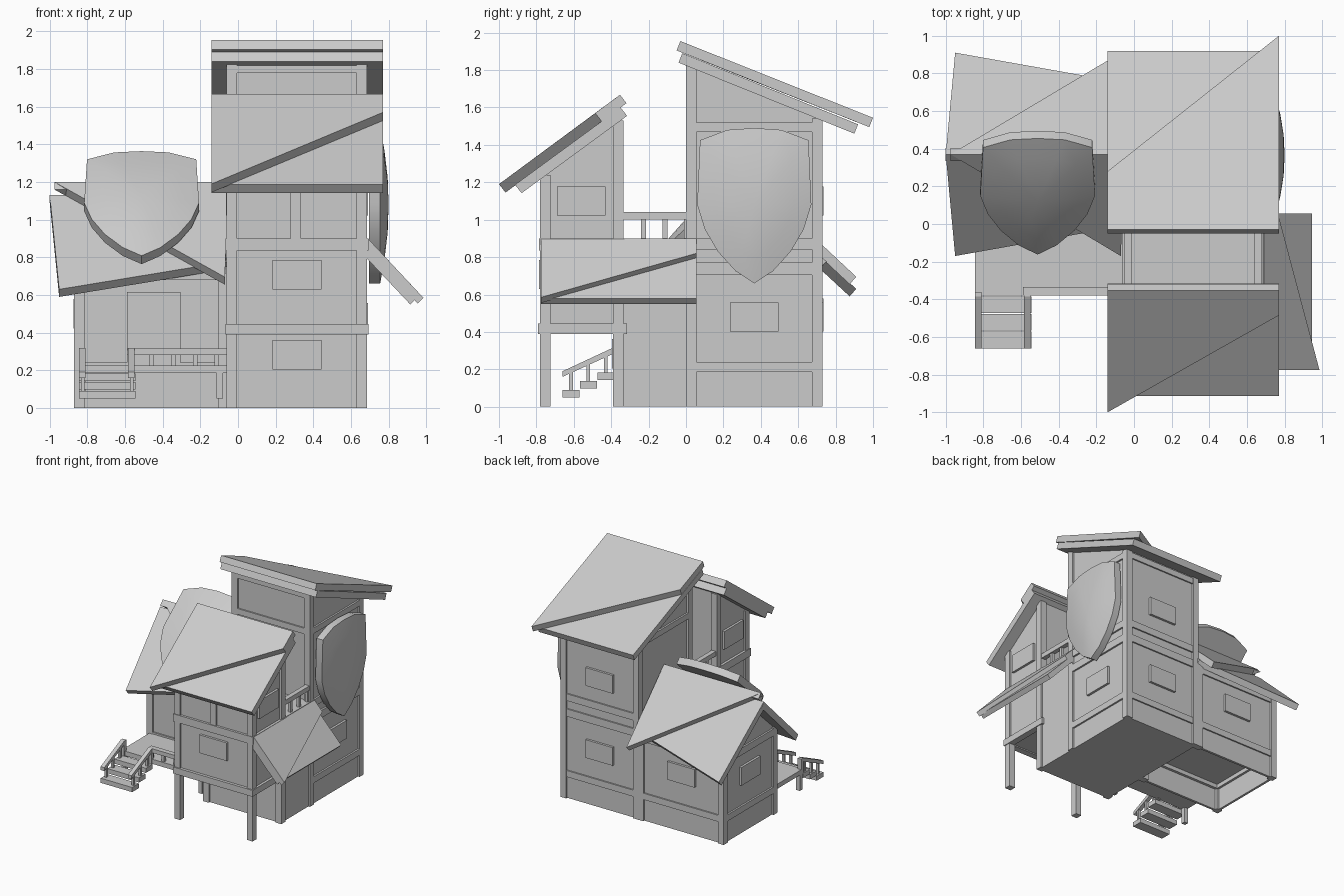
import bpy
import bmesh
from mathutils import Vector, Matrix
from math import radians

cube = bpy.data.objects.get("Cube")
if cube:
    bpy.data.objects.remove(cube, do_unlink=True)

grey = bpy.data.materials.new("plain_grey")
grey.use_nodes = True
grey.diffuse_color = (.6, .6, .6, 1)
grey.node_tree.nodes["Principled BSDF"].inputs["Base Color"].default_value = grey.diffuse_color


def finish(name, bm):
    bmesh.ops.recalc_face_normals(bm, faces=bm.faces)
    mesh = bpy.data.meshes.new(name)
    bm.to_mesh(mesh)
    bm.free()
    mesh.materials.append(grey)
    obj = bpy.data.objects.new(name, mesh)
    bpy.context.collection.objects.link(obj)
    return obj


def prism(name, points, offset):
    """Flat outline pushed along an offset."""
    bm = bmesh.new()
    near = [bm.verts.new(p) for p in points]
    far = [bm.verts.new(Vector(p) + Vector(offset)) for p in points]
    bm.faces.new(near)
    bm.faces.new(far[::-1])
    for i in range(len(near)):
        j = (i + 1) % len(near)
        bm.faces.new((near[i], near[j], far[j], far[i]))
    return finish(name, bm)


def box(name, xs, ys, zs):
    (x, u), (y, v), (z, w) = xs, ys, zs
    return prism(name, [(x, y, z), (u, y, z), (u, v, z), (x, v, z)], (0, 0, w - z))


def corner_posts(name, xs, ys, base, front_top, back_top, size=.055):
    for side, x in (("right", xs[0]), ("left", xs[1] - size)):
        for end, y, top in (("front", ys[0], front_top), ("back", ys[1] - size, back_top)):
            box(f"{name}_{end}_{side}_post", (x, x + size), (y, y + size), (base, top))


def beam_ring(name, xs, ys, heights, size=.055):
    """Four beams around a rectangular plan."""
    for label, x in (("right", xs[0]), ("left", xs[1] - size)):
        box(f"{name}_{label}", (x, x + size), ys, heights)
    for label, y in (("front", ys[0]), ("back", ys[1] - size)):
        box(f"{name}_{label}", xs, (y, y + size), heights)


def window(name, axis, wall, side, across, height):
    """Raised panel facing along x or y."""
    wide = (across - .13, across + .13)
    tall = (height - .078, height + .078)
    deep = sorted((wall, wall + side * .02))
    if axis == "x":
        box(name, deep, wide, tall)
    else:
        box(name, wide, deep, tall)


def shield(name, matrix):
    """Domed shield, its back on local z = 0 and its tip along -y."""
    half = [(0, .41), (.145, .4), (.29, .345), (.305, 0), (.265, -.13), (.195, -.25), (.1, -.355)]
    outline = half + [(0, -.42)] + [(-x, y) for x, y in half[:0:-1]]
    bm = bmesh.new()
    layers = ((1, 0), (1, .06), (.7, .083), (.35, .1))
    loops = [[bm.verts.new((x * s, y * s, z)) for x, y in outline] for s, z in layers]
    count = len(outline)
    bm.faces.new(loops[0][::-1])
    for low, high in zip(loops, loops[1:]):
        for i in range(count):
            j = (i + 1) % count
            bm.faces.new((low[i], low[j], high[j], high[i]))
    peak = bm.verts.new((0, 0, .105))
    for i in range(count):
        bm.faces.new((loops[-1][i], loops[-1][(i + 1) % count], peak))
    bm.transform(matrix)
    obj = finish(name, bm)
    bpy.ops.object.select_all(action="DESELECT")
    obj.select_set(True)
    bpy.context.view_layer.objects.active = obj
    bpy.ops.object.shade_smooth_by_angle(angle=radians(30))


HOUSE = (-.06, .685)
WALLS = (-.045, .67)
RING = (-.067, .692)
MIDDLE = sum(HOUSE) / 2

# Tower at the back
x, u = WALLS
prism("tower_walls", [(x, .015, 0), (x, .715, 0), (x, .715, 1.54), (x, .015, 1.82)], (u - x, 0, 0))
corner_posts("tower", HOUSE, (0, .73), 0, 1.83, 1.54)
for label, zs in (("base", (.185, .24)), ("floor", (.705, .77)), ("sill", (.84, .9)), ("head", (1.47, 1.52))):
    beam_ring("tower_" + label + "_beam", HOUSE, (.003, .727), zs)
box("tower_front_head", HOUSE, (.003, .05), (1.78, 1.82))
for label, z in (("lower", .48), ("upper", 1.1)):
    window(f"tower_back_{label}_window", "y", .715, 1, MIDDLE, z)
window("tower_side_window", "x", u, 1, .365, .48)

# Room joining the tower and the front block, with a balcony on top
box("middle_room", WALLS, (-.375, .02), (0, .88))
box("balcony_floor", HOUSE, (-.36, .01), (.84, .9))
window("middle_room_window", "y", -.375, -1, MIDDLE, .283)
for label, x in (("right", -.05), ("left", .64)):
    box(f"balcony_{label}_rail", (x, x + .04), (-.34, .01), (1, 1.04))
    for i in range(3):
        y = -.24 + i * .115
        box(f"balcony_{label}_baluster", (x + .005, x + .03), (y, y + .025), (.9, 1))

# Raised front block on posts
x, u = WALLS
prism("front_block_walls", [(x, -.765, .4), (x, -.35, .4), (x, -.35, 1.53), (x, -.765, 1.24)], (u - x, 0, 0))
corner_posts("front_block", HOUSE, (-.78, -.335), 0, 1.24, 1.53)
beam_ring("front_block_floor_beam", RING, (-.79, -.315), (.39, .445))
beam_ring("front_block_sill_beam", RING, (-.785, -.33), (.835, .9))
box("front_block_mullion", (.28, .335), (-.778, -.75), (.9, 1.25))
window("front_block_window", "y", -.765, -1, MIDDLE, .707)
for label, wall, side in (("right", WALLS[0], -1), ("left", WALLS[1], 1)):
    window(f"front_block_{label}_window", "x", wall, side, -.56, 1.1)

# Wing with a gable, open underneath
WING = (-.87, -.05)
gable = [(0, .22), (.7, .22), (.7, .74), (.35, 1.07), (0, .74)]
prism("wing_walls", [(-.855, y + .015, z) for y, z in gable], (.82, 0, 0))
for y in (.015, .695):
    box("wing_skirt", (-.855, -.05), (y, y + .02), (0, .22))
box("wing_side_skirt", (-.855, -.835), (.015, .715), (0, .22))
corner_posts("wing", WING, (0, .73), 0, .75, .75)
beam_ring("wing_base_beam", WING, (.003, .727), (.185, .24))
beam_ring("wing_head_beam", WING, (.003, .727), (.68, .74))
window("wing_back_window", "y", .715, 1, -.465, .5)
window("wing_side_window", "x", -.855, -1, .365, .5)
box("wing_door", (-.59, -.305), (.004, .02), (.22, .615))

# Roofs: a plain panel under a panel with a slanting edge
LEFT, RIGHT = .77, -.14


def shed_roof(name, high, low, under_high, under_low, slant_left, slant_right, drop):
    """Each point is (y, z) on the top surface."""
    corners = ((RIGHT, high), (LEFT, high), (LEFT, slant_left), (RIGHT, slant_right))
    prism(name + "_upper_panel", [(x, *p) for x, p in corners], drop)
    corners = ((RIGHT, under_high), (LEFT, under_high), (LEFT, under_low), (RIGHT, under_low))
    prism(name + "_lower_panel", [(x, *p) for x, p in corners], drop)


shed_roof("tower_roof", (-.03, 1.955), None, (-.02, 1.89), (.92, 1.51),
          (1, 1.545), (.28, 1.83), (0, -.02, -.05))
shed_roof("front_roof", (-.353, 1.668), None, (-.35, 1.6), (-.914, 1.187),
          (-.485, 1.57), (-1, 1.19), (0, .035, -.045))

for label, s in (("front", -1), ("back", 1)):
    ridge = .37
    eave, drop = ridge + s * .54, (0, -s * .035, -.04)
    prism(f"wing_roof_{label}_lower", [(-1, ridge, 1.13), (-.05, ridge, 1.13),
          (-.05, ridge + s * .38, .778), (-.95, eave, .63)], drop)
    prism(f"wing_roof_{label}_upper", [(-.975, ridge, 1.2), (-.05, ridge, 1.2),
          (-.07, eave, .695)], drop)

# Side awning
drop = (-.03, 0, -.03)
prism("awning_upper", [(.69, -.775, .9), (.69, .055, .9), (.765, .055, .82), (.985, -.775, .585)], drop)
prism("awning_lower", [(.69, -.775, .85), (.69, .055, .85), (.945, .055, .58), (.945, -.775, .58)], drop)

# Entrance deck and its railing
box("deck", (-.845, -.05), (-.38, .02), (.185, .225))
for x in (-.845, -.115):
    box("deck_leg", (x, x + .035), (-.375, -.34), (.05, .19))
box("deck_rail", (-.59, -.06), (-.38, -.335), (.28, .315))
for i in range(5):
    x = -.585 + i * .115
    box("deck_baluster", (x, x + .025), (-.37, -.345), (.22, .285))

# Stairs with sloping handrails
for i in range(3):
    y, z = -.66 + i * .093, .05 + i * .047
    box("stair_tread", (-.845, -.545), (y, y + .09), (z, z + .04))
    for x in (-.835, -.575):
        box("stair_baluster", (x, x + .02), (y + .035, y + .055), (z + .03, z + .14))
for x in (-.845, -.585):
    prism("stair_handrail", [(x, -.66, .16), (x, -.385, .285), (x, -.385, .318), (x, -.66, .19)], (.035, 0, 0))
    box("stair_top_post", (x, x + .035), (-.39, -.36), (.18, .315))

# Shields on the tower side and the wing roof
upright = Matrix(((0, 0, 1), (1, 0, 0), (0, 1, 0))).to_4x4()
shield("tower_shield", Matrix.Translation((.695, .365, 1.08)) @ upright)
shield("roof_shield", Matrix.Translation((-.512, .19, 1.045)) @ Matrix.Rotation(radians(42), 4, "X"))
